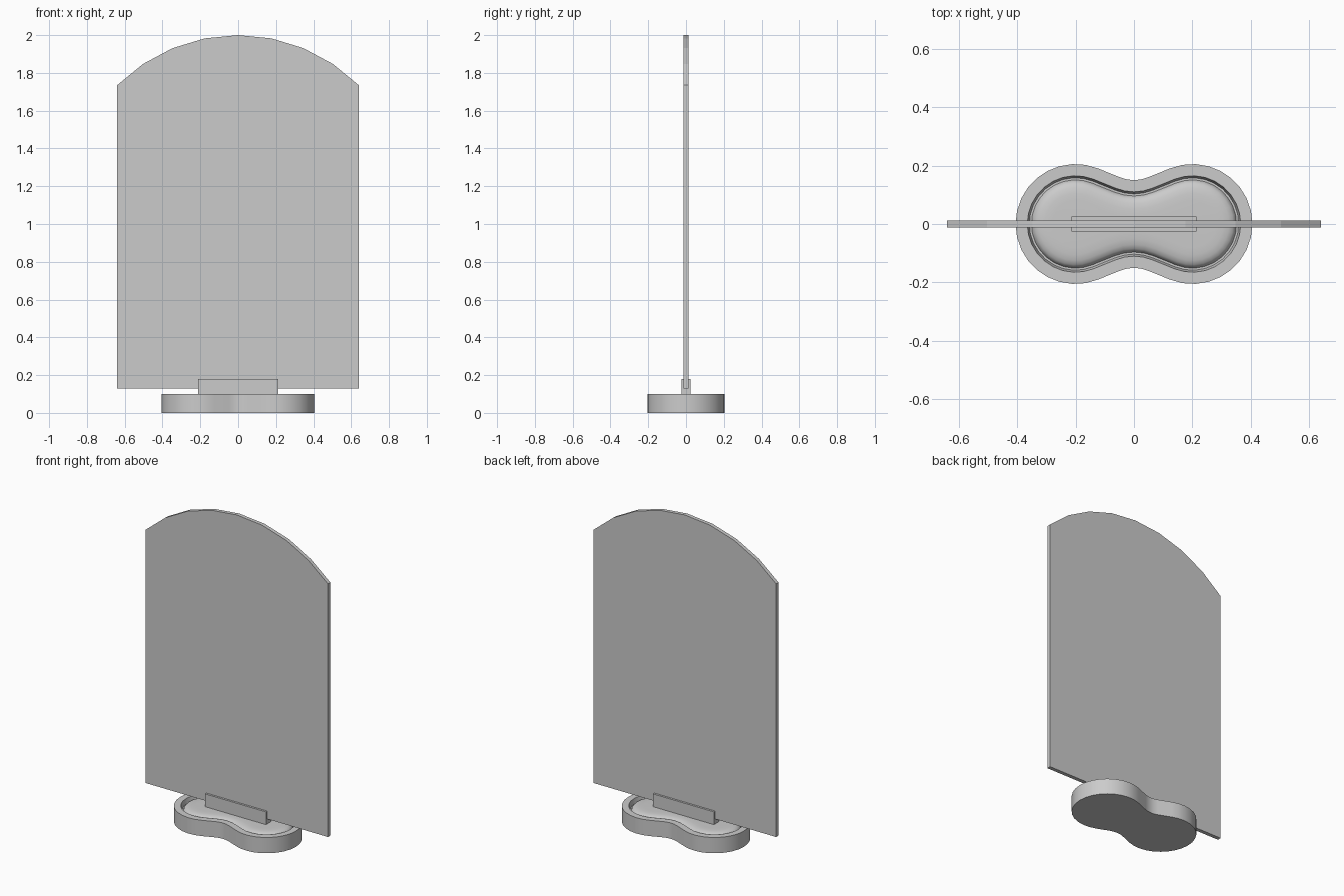
import bpy, bmesh, math
from math import sin, cos, radians

if "Cube" in bpy.data.objects:
    bpy.data.objects.remove(bpy.data.objects["Cube"])


def finish(name, bm, smooth=None):
    bmesh.ops.recalc_face_normals(bm, faces=bm.faces)
    me = bpy.data.meshes.new(name)
    bm.to_mesh(me)
    bm.free()
    ob = bpy.data.objects.new(name, me)
    bpy.context.collection.objects.link(ob)
    if smooth:
        bpy.ops.object.select_all(action='DESELECT')
        ob.select_set(True)
        bpy.context.view_layer.objects.active = ob
        bpy.ops.object.shade_smooth_by_angle(angle=radians(smooth))
    return ob


def loft(rings):
    """Skin a stack of equal-length closed rings and cap both ends."""
    bm = bmesh.new()
    loops = [[bm.verts.new(p) for p in ring] for ring in rings]
    for a, b in zip(loops, loops[1:]):
        for i in range(len(a)):
            j = (i + 1) % len(a)
            bm.faces.new((a[i], a[j], b[j], b[i]))
    bm.faces.new(loops[0][::-1])
    bm.faces.new(loops[-1])
    return bm


def peanut(inset, z):
    """Two round lobes joined by a narrow waist, offset inward by inset."""
    lobe, waist, r_l, r_w, t = 0.20, 0.274, 0.205 - inset, 0.124 + inset, 22
    half = []
    for i in range(19):                       # right lobe
        a = radians(-(90 + t) + (180 + 2 * t) * i / 18)
        half.append((lobe + r_l * cos(a), r_l * sin(a)))
    for i in range(5):                        # concave waist
        a = radians(t - 2 * t * i / 4)
        half.append((r_w * sin(a), waist - r_w * cos(a)))
    return [(s * x, s * y, z) for s in (1, -1) for x, y in half]


# Peanut-shaped base: flat rim, narrow groove, softly domed middle
base_profile = [(0, 0), (0, 0.10), (0.04, 0.10), (0.047, 0.07), (0.054, 0.07),
                (0.058, 0.081), (0.066, 0.089), (0.08, 0.095),
                (0.10, 0.098), (0.125, 0.099)]
finish("base", loft([peanut(d, z) for d, z in base_profile]), smooth=40)

# Upright arched panel
R, CZ = 0.905, 1.095
outline = [(-0.64, 0.13), (0.64, 0.13)]
for i in range(9):
    a = radians(45 - 90 * i / 8)
    outline.append((R * sin(a), CZ + R * cos(a)))
finish("arched_panel", loft([[(x, y, z) for x, z in outline]
                             for y in (-0.012, 0.012)]))

# Holder bar gripping the foot of the panel
bm = bmesh.new()
bmesh.ops.create_cube(bm, size=1)
bmesh.ops.scale(bm, vec=(0.426, 0.05, 0.083), verts=bm.verts)
bmesh.ops.translate(bm, vec=(0, 0, 0.1385), verts=bm.verts)
finish("panel_holder", bm)
